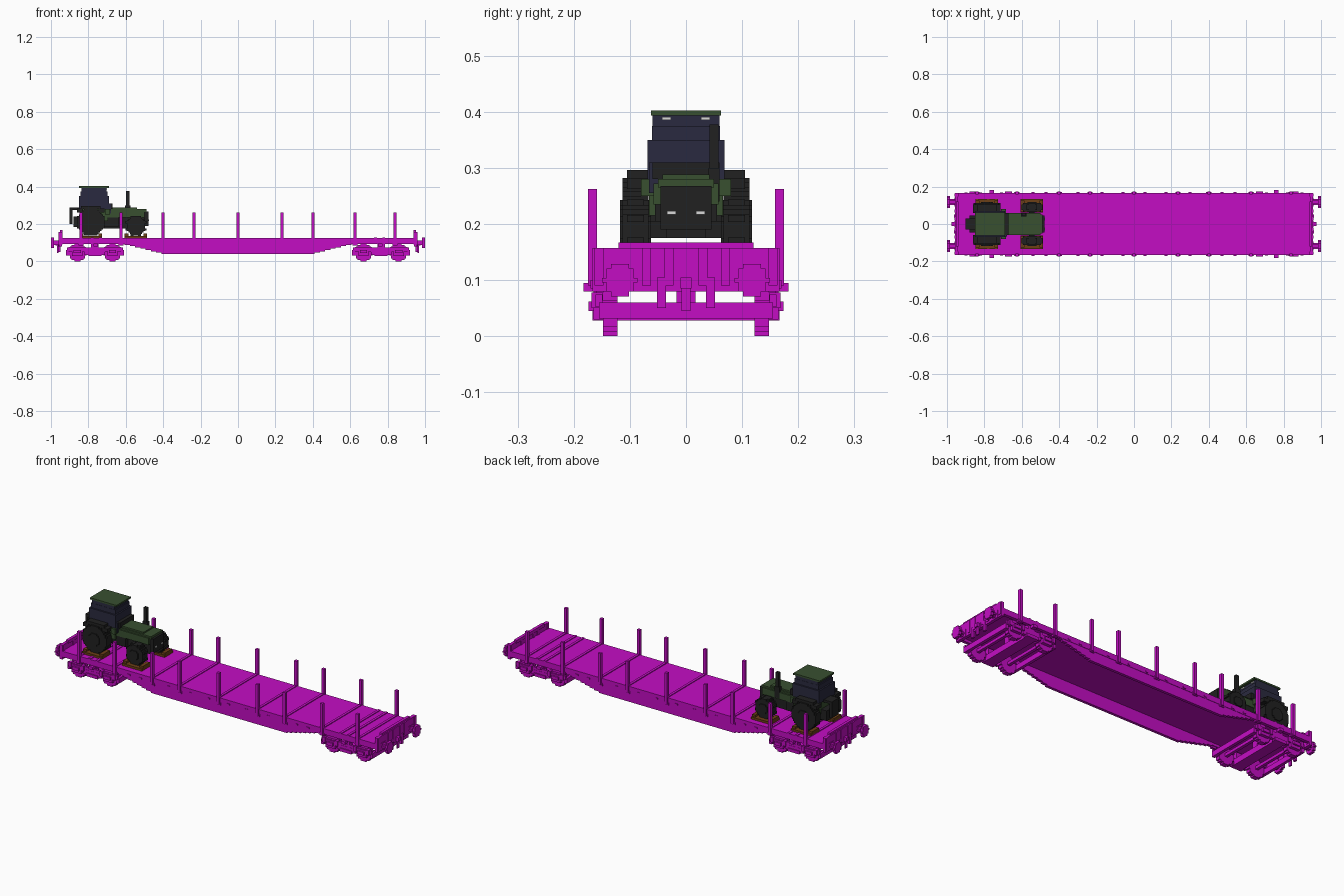
import bpy, bmesh, math
from mathutils import Matrix, Vector

cube = bpy.data.objects.get("Cube")
if cube:
    bpy.data.objects.remove(cube, do_unlink=True)

STEP = .008  # height of one block row


def material(name, red, green, blue):
    mat = bpy.data.materials.new(name)
    mat.diffuse_color = (red, green, blue, 1)
    mat.use_nodes = True
    shader = mat.node_tree.nodes["Principled BSDF"]
    shader.inputs["Base Color"].default_value = mat.diffuse_color
    return mat


magenta = material("magenta paint", .55, .004, .55)
green = material("dark green paint", .04, .08, .03)
glass = material("dark blue glass", .023, .023, .05)
black = material("rubber black", .015, .015, .015)
brown = material("brown wood", .15, .05, .008)
white = material("lamp white", .7, .7, .7)


def span(middle, half):
    return (middle - half, middle + half)


def across(half):
    return span(0, half)


def box(name, mat, x, y, z, mirror=""):
    """Add a box, and its mirror images, to the part of that name."""
    part = bpy.data.objects.get(name)
    if part is None:
        part = bpy.data.objects.new(name, bpy.data.meshes.new(name))
        part.data.materials.append(mat)
        bpy.context.collection.objects.link(part)
    bm = bmesh.new()
    bm.from_mesh(part.data)
    low, high = (Vector(corner) for corner in zip(x, y, z))
    middle = (low + high) / 2
    scale = Matrix.Diagonal(high - low).to_4x4()
    for side_x in (1, -1) if "x" in mirror else (1,):
        for side_y in (1, -1) if "y" in mirror else (1,):
            place = Matrix.Translation((middle.x * side_x, middle.y * side_y, middle.z))
            bmesh.ops.create_cube(bm, size=1, matrix=place @ scale)
    bm.to_mesh(part.data)
    bm.free()


def disc(name, mat, centre, height, radius, depth, axis="y", mirror="xy"):
    """Stepped disc made of block rows, with its depth along the axis."""
    rows = round(2 * radius / STEP)
    row = 2 * radius / rows
    for i in range(rows):
        bottom = height - radius + i * row
        half = math.sqrt(radius ** 2 - (bottom + row / 2 - height) ** 2)
        width = span(centre, max(STEP, round(half / STEP) * STEP))
        x, y = (width, depth) if axis == "y" else (depth, width)
        box(name, mat, x, y, (bottom, bottom + row), mirror)


# Wagon deck with cross ribs
SIDE, END, DECK = .167, .95, .125
STAKES = (0, .235, .4, .625, .84)
box("deck", magenta, across(END), across(SIDE), (DECK - .017, DECK))
for x in STAKES + (.735, .78):
    box("deck_ribs", magenta, span(x, .007), across(SIDE), (DECK - STEP / 2, DECK + STEP / 2), "x")

# Fish-belly side sills, stepped upwards to the ends
box("side_sills", magenta, across(END), (.15, SIDE), (.094, DECK - .001), "y")
for i in range(8):
    bottom = .04 + i * .007
    box("side_sills", magenta, across(.41 + i * .028), (.15, .165), (bottom, .11), "y")
for x in (.06, .17, .3, .47, .54):
    box("lashing_hooks", magenta, span(x, STEP), (.16, .17), (.1, .108), "xy")

# Stakes in pockets
for x in STAKES:
    box("stakes", magenta, span(x, STEP), span(SIDE, STEP), (.09, .262), "xy")
    box("stake_pockets", magenta, span(x, .014), (.155, .17), (.085, .1), "xy")

# End walls
box("end_walls", magenta, span(END, STEP), across(SIDE), (.08, .157), "x")
box("end_walls", magenta, span(END - .005, STEP), across(.12), (.15, SIDE), "x")
for y in (.03, .07, .155):
    box("end_wall_ribs", magenta, span(END, .011), span(y, STEP), (.09, .157), "xy")

# Buffers, couplers, hoses and hand wheels
BUFFER_Y, BUFFER_Z = .118, .1
disc("buffer_heads", magenta, BUFFER_Y, BUFFER_Z, .029, (.985, 1), "x")
disc("buffer_shanks", magenta, BUFFER_Y, BUFFER_Z, .013, (END, .99), "x")
box("buffer_bases", magenta, (END, END + .01), span(BUFFER_Y, .024), span(BUFFER_Z, .02), "xy")
box("coupler_hooks", magenta, (END, END + .025), across(.01), (.085, .105), "x")
box("coupler_links", magenta, span(END + .014, .004), across(STEP), (.045, .09), "x")
box("coupler_plates", magenta, (END, END + .01), across(.018), (.08, .105), "x")
box("brake_hoses", magenta, (END, END + .012), span(.044, STEP), (.05, .105), "xy")
box("hand_wheels", magenta, span(.76, .012), (.16, .183), (.08, .095), "xy")

# Bogies: wheels, axles, side frames and cross beams
BOGIE = .765
RAIL_Y = .155
for axle in span(BOGIE, .094):
    disc("bogie_wheels", magenta, axle, .048, .048, (.122, .148))
    box("axles", magenta, span(axle, STEP), across(.15), span(.048, STEP), "x")
    box("axle_boxes", magenta, span(axle, .02), (.15, .174), (.045, .062), "xy")
    box("axle_guards", magenta, span(axle, .028), (.148, .165), (.03, .07), "xy")
    for spring in span(axle, .038):
        box("springs", magenta, span(spring, STEP), (.148, .168), (.05, .078), "xy")
for beam in span(BOGIE, .147):
    box("bogie_end_beams", magenta, span(beam, STEP), across(RAIL_Y), (.032, .06), "x")
box("bogie_frames", magenta, span(BOGIE, .15), span(RAIL_Y, .006), (.052, .074), "xy")
box("bogie_frames", magenta, span(BOGIE, .055), span(RAIL_Y, .007), (.035, .06), "xy")
box("bogie_frames", magenta, span(BOGIE, .035), span(RAIL_Y, .012), (.028, .045), "xy")
box("side_bearers", magenta, span(BOGIE, .02), (.135, .16), (.06, .1), "xy")
box("bolsters", magenta, span(BOGIE, .03), across(.15), (.028, .06), "x")
box("bogie_pivots", magenta, span(BOGIE, .02), across(.017), (.05, .11), "x")

# Tractor wheels with tread lugs, standing on wooden chocks
REAR, FRONT = -.787, -.546
TYRE_Y = .09
for axle, radius, height in ((REAR, .072, .21), (FRONT, .052, .19)):
    disc("tractor_tyres", black, axle, height, radius, span(TYRE_Y, .023), mirror="y")
    disc("tractor_hubs", black, axle, height, radius * .45, span(TYRE_Y, .028), mirror="y")
    for i in range(8):
        angle = math.tau * (i + .5) / 8
        lug_x = axle + radius * math.cos(angle)
        lug_z = height + radius * math.sin(angle)
        box("tread_lugs", black, span(lug_x, STEP), span(TYRE_Y, .015), span(lug_z, .006), "y")
    box("wheel_chocks", brown, span(axle, .06), (.062, .134), (DECK, DECK + .012), "y")
    for wedge in span(axle, .05):
        box("wheel_chocks", brown, span(wedge, .01), (.065, .125), (DECK, .148), "y")

# Chassis, axles, fenders, hitch, grille and exhaust
box("tractor_chassis", black, (-.84, -.5), across(.035), (.175, .235))
box("tractor_chassis", black, (-.72, -.64), across(.055), (.185, .235))
box("rear_axle", black, span(REAR, .02), across(.08), (.19, .23))
box("front_axle", black, span(FRONT, .015), across(.08), (.175, .205))
box("fenders", black, span(REAR, .052), (.06, .105), (.28, .296), "y")
for edge in span(REAR, .057):
    box("fenders", black, span(edge, .016), (.06, .105), (.262, .282), "y")
box("rear_hitch", black, (-.9, -.84), across(.03), (.275, .288))
box("rear_hitch", black, (-.9, -.885), across(.03), (.2, .285))
box("rear_hitch", black, (-.88, -.83), across(.045), (.185, .24))
box("grille", black, (-.5, -.478), across(.045), (.19, .268))
box("dashboard", black, (-.7, -.67), across(.06), (.28, .31))
EXHAUST_X, EXHAUST_Y = -.59, .05
box("exhaust", black, span(EXHAUST_X, .009), span(EXHAUST_Y, STEP), (.24, .377))
box("exhaust", black, span(EXHAUST_X, .015), span(EXHAUST_Y, .01), (.24, .3))

# Green bodywork
box("hood", green, (-.7, -.5), across(.058), (.235, .272))
box("hood", green, (-.69, -.49), across(.05), (.265, .28))
box("hood", green, (-.68, -.54), across(.042), (.275, .288))
CAB = -.77
box("cab_base", green, span(CAB, .075), across(.066), (.215, .282))
box("cab_steps", green, (-.71, -.685), across(.08), (.25, .28))

# Glazed cab narrowing to the roof
box("cab_glass", glass, span(CAB, .081), across(.069), (.28, .35))
box("cab_glass", glass, span(CAB, .073), across(.061), (.35, .375))
box("cab_glass", glass, span(CAB, .067), across(.06), (.37, .394))
box("door_glass", glass, (-.692, -.68), (-.066, -.048), (.255, .31))
box("cab_roof", green, span(CAB, .08), across(.062), (.393, .402))

# Lamps
box("cab_lamps", white, span(CAB + .068, .002), span(.035, STEP), span(.388, .003), "y")
box("headlamps", white, span(-.477, .002), span(.026, STEP), span(.22, .003), "y")
